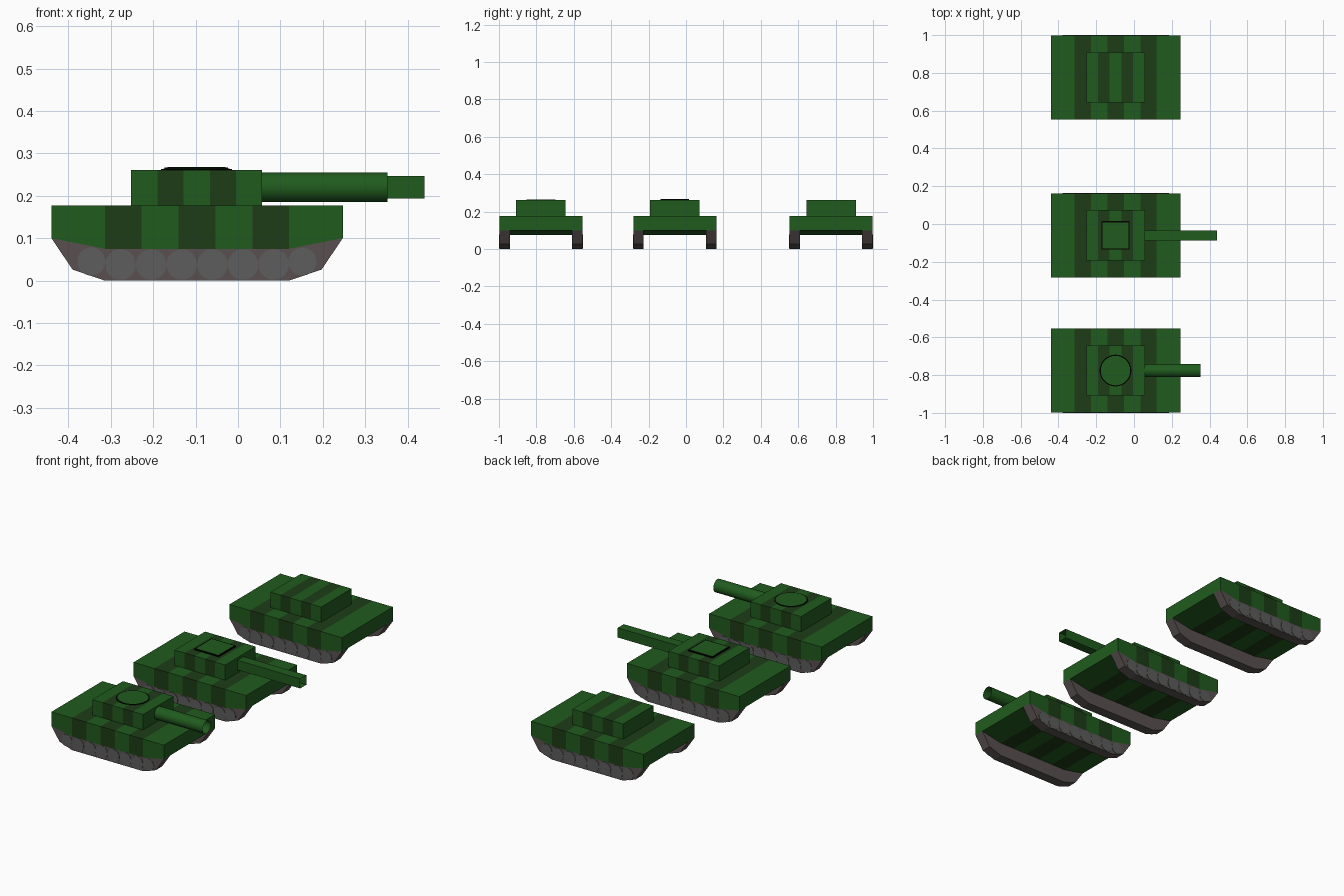
import bpy, bmesh, math
from mathutils import Matrix

if "Cube" in bpy.data.objects:
    bpy.data.objects.remove(bpy.data.objects["Cube"])


def material(name, rgb):
    m = bpy.data.materials.new(name)
    m.diffuse_color = (*rgb, 1)
    m.use_nodes = True
    m.node_tree.nodes["Principled BSDF"].inputs["Base Color"].default_value = m.diffuse_color
    return m


LIGHT = material("light_green", (0.015, 0.105, 0.013))
DARK = material("dark_green", (0.012, 0.045, 0.008))
TRACK = material("track_brown", (0.10, 0.08, 0.08))
WHEEL = material("wheel_grey", (0.11, 0.11, 0.11))
BLACK = material("black", (0.0, 0.0, 0.0))


def finish(bm, name, mats, fix_normals=True):
    if fix_normals:
        bmesh.ops.recalc_face_normals(bm, faces=bm.faces)
    me = bpy.data.meshes.new(name)
    bm.to_mesh(me)
    bm.free()
    for m in mats:
        me.materials.append(m)
    ob = bpy.data.objects.new(name, me)
    bpy.context.collection.objects.link(ob)
    return ob


def striped_body(name, stations, top, y, half):
    """Body lofted along x; stations are (x, bottom z), bands alternate colour."""
    bm = bmesh.new()
    rings = [[bm.verts.new((x, y + sy * half, z))
              for sy, z in ((-1, zb), (1, zb), (1, top), (-1, top))]
             for x, zb in stations]
    for i, (a, b) in enumerate(zip(rings, rings[1:])):
        for k in range(4):
            n = (k + 1) % 4
            bm.faces.new((a[k], a[n], b[n], b[k])).material_index = i % 2
    bm.faces.new(rings[0])
    bm.faces.new(rings[-1])
    return finish(bm, name, (LIGHT, DARK))


def prism_y(name, profile, y0, y1, mat):
    """Extrude an xz profile from y0 to y1."""
    bm = bmesh.new()
    f = bm.faces.new([bm.verts.new((x, y0, z)) for x, z in profile])
    r = bmesh.ops.extrude_face_region(bm, geom=[f])
    bmesh.ops.translate(bm, vec=(0, y1 - y0, 0),
                        verts=[v for v in r["geom"] if isinstance(v, bmesh.types.BMVert)])
    return finish(bm, name, (mat,))


def cylinder(name, sides, radius, depth, matrix, mat, caps=True):
    bm = bmesh.new()
    bmesh.ops.create_cone(bm, cap_ends=caps, segments=sides, radius1=radius,
                          radius2=radius, depth=depth, matrix=matrix)
    ob = finish(bm, name, (mat,), caps)
    if sides > 4:
        for p in ob.data.polygons:
            p.use_smooth = len(p.vertices) == 4
        ob.data.set_sharp_from_angle(angle=math.radians(40))
    return ob


def barrel(name, y, x1, sides, radius):
    x0 = 0.057
    m = (Matrix.Translation(((x0 + x1) / 2, y, 0.22)) @ Matrix.Rotation(math.pi / 2, 4, 'Y')
         @ Matrix.Rotation(math.pi / sides, 4, 'Z'))
    cylinder(name, sides, radius, x1 - x0, m, LIGHT, caps=False)


def hatch(name, y, sides, radius, rim, top):
    # black plate with a slightly smaller green lid showing a thin rim
    for part, r, z, mat in (("rim", radius, top, BLACK),
                            ("lid", radius - rim, top + 0.0008, LIGHT)):
        m = Matrix.Translation((-0.098, y, (0.26 + z) / 2)) @ Matrix.Rotation(math.pi / sides, 4, 'Z')
        cylinder(f"{name}_{part}", sides, r, z - 0.26, m, mat)


HULL = [(-0.44, 0.10), (-0.314, 0.075), (-0.227, 0.075), (-0.14, 0.075),
        (-0.053, 0.075), (0.034, 0.075), (0.12, 0.075), (0.247, 0.10)]
TRACK_PROFILE = [(-0.44, 0.10), (-0.39, 0.026), (-0.314, 0), (0.12, 0),
                 (0.197, 0.026), (0.247, 0.10), (0.12, 0.075), (-0.314, 0.075)]
WHEELS = [(-0.277 + 0.0722 * i, 0.038, 0.036) for i in range(6)]
WHEELS += [(-0.346, 0.045, 0.033), (0.152, 0.045, 0.033)]
HALF = 0.222


def tank(tag, y):
    striped_body(f"hull_{tag}", HULL, 0.177, y, HALF)
    xs = [-0.252 + 0.0618 * i for i in range(6)]
    striped_body(f"turret_{tag}", [(x, 0.177) for x in xs], 0.261, y, 0.133)
    # tracks with flat wheel discs on the outer faces
    for side, s in (("right", -1), ("left", 1)):
        prism_y(f"track_{side}_{tag}", TRACK_PROFILE, y + s * HALF, y + s * (HALF - 0.056), TRACK)
        for i, (x, z, r) in enumerate(WHEELS):
            m = Matrix.Translation((x, y + s * HALF, z)) @ Matrix.Rotation(math.pi / 2, 4, 'X')
            cylinder(f"wheel_{side}_{i}_{tag}", 32, r, 0.004, m, WHEEL)


tank("round", -0.776)
tank("square", -0.06)
tank("plain", 0.776)

# guns (open tubes) and hatches
barrel("barrel_round", -0.776, 0.352, 32, 0.035)
barrel("barrel_square", -0.06, 0.44, 4, 0.0265 * math.sqrt(2))
hatch("hatch_round", -0.776, 48, 0.084, 0.006, 0.263)
hatch("hatch_square", -0.06, 4, 0.075 * math.sqrt(2), 0.009, 0.267)
